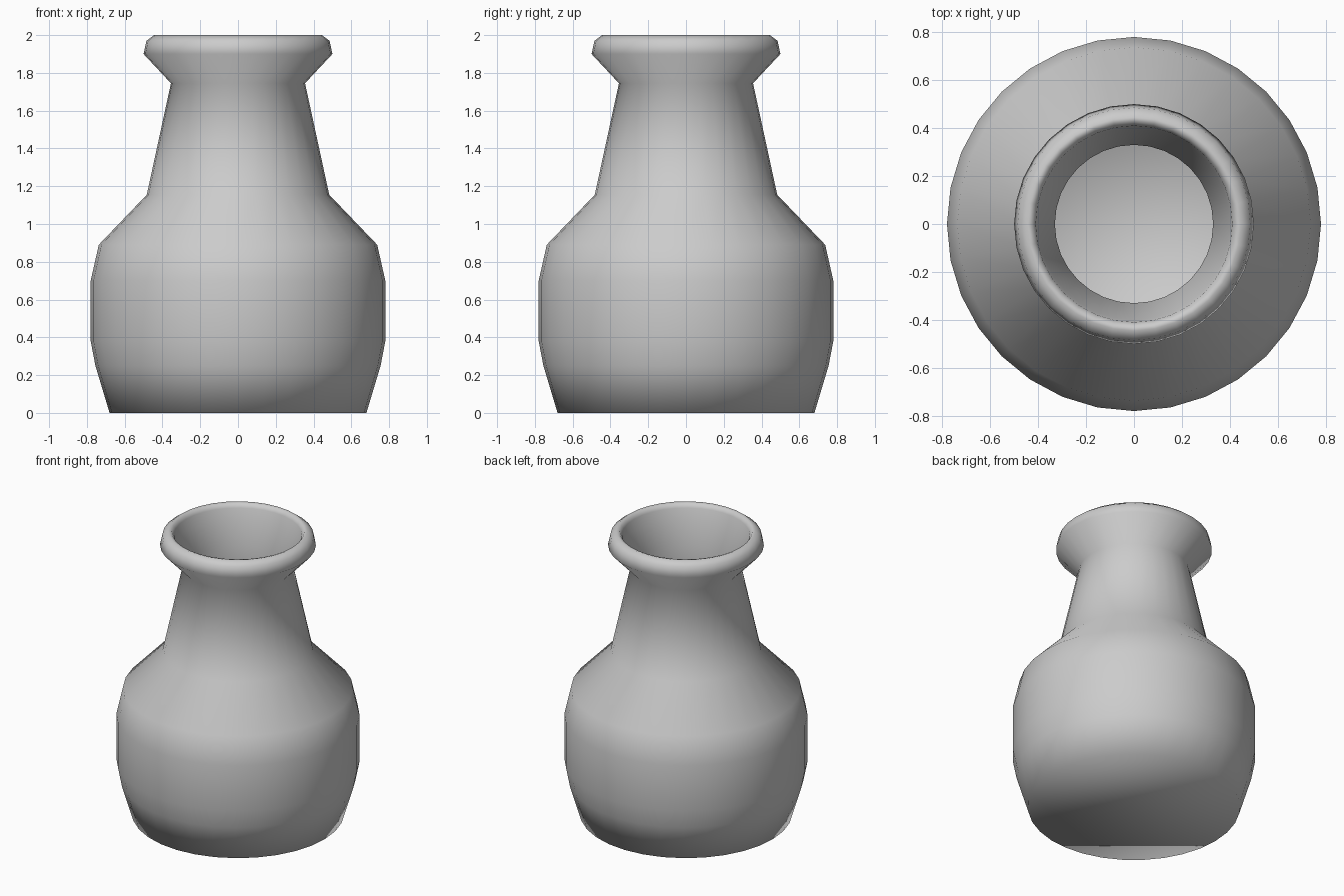
import bpy, bmesh
from math import sin, cos, tau

if "Cube" in bpy.data.objects:
    bpy.data.objects.remove(bpy.data.objects["Cube"])

SIDES = 32

# profile (radius, height): outer wall from the base up, over the lip, down the inner wall
PROFILE = [
    (0.68, 0.0), (0.755, 0.25), (0.78, 0.38), (0.78, 0.70), (0.737, 0.89),
    (0.483, 1.155), (0.355, 1.745), (0.50, 1.90), (0.485, 1.97), (0.445, 2.0),
    (0.425, 1.995), (0.41, 1.97), (0.40, 1.90), (0.33, 1.74),
    (0.44, 1.14), (0.69, 0.86), (0.73, 0.69), (0.73, 0.39), (0.705, 0.26), (0.645, 0.05),
]


def lathe(name, profile):
    bm = bmesh.new()
    rings = [[bm.verts.new((r * cos(tau * i / SIDES), r * sin(tau * i / SIDES), z))
              for i in range(SIDES)] for r, z in profile]
    for lower, upper in zip(rings, rings[1:]):
        for i in range(SIDES):
            j = (i + 1) % SIDES
            bm.faces.new((lower[i], lower[j], upper[j], upper[i]))
    # underside and inner floor
    bm.faces.new(rings[0][::-1])
    bm.faces.new(rings[-1])
    for f in bm.faces:
        f.smooth = True
    mesh = bpy.data.meshes.new(name)
    bm.to_mesh(mesh)
    bm.free()
    obj = bpy.data.objects.new(name, mesh)
    bpy.context.collection.objects.link(obj)
    return obj


# hollow vase
lathe("vase", PROFILE)
